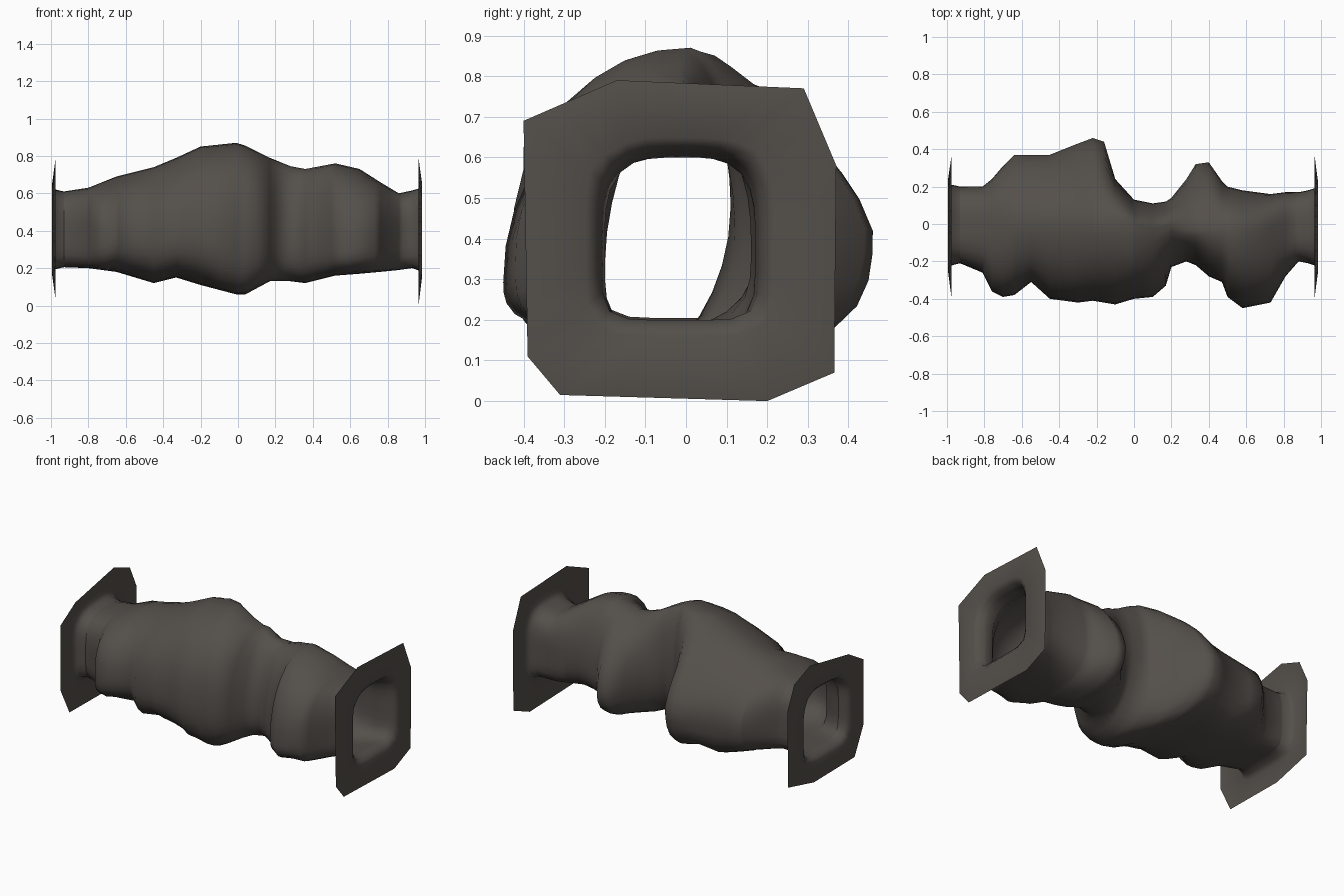
import bpy, bmesh, math

if "Cube" in bpy.data.objects:
    bpy.data.objects.remove(bpy.data.objects["Cube"])

rock = bpy.data.materials.new("dark_rock")
rock.diffuse_color = (0.088, 0.078, 0.069, 1)
rock.use_nodes = True
rock.node_tree.nodes["Principled BSDF"].inputs["Base Color"].default_value = rock.diffuse_color

# Wall profiles along the tunnel: (x, front y, back y) and (x, floor z, roof z)
SIDES = [(-.93, -.21, .20), (-.81, -.26, .20), (-.76, -.36, .24), (-.70, -.39, .31),
         (-.64, -.38, .37), (-.55, -.31, .37), (-.45, -.40, .37), (-.30, -.42, .43),
         (-.22, -.41, .46), (-.16, -.42, .44), (-.10, -.43, .24), (0, -.40, .13),
         (.10, -.39, .11), (.17, -.33, .12), (.20, -.23, .14), (.28, -.20, .24),
         (.33, -.22, .32), (.40, -.28, .33), (.47, -.31, .23), (.50, -.39, .20),
         (.58, -.45, .18), (.73, -.42, .16), (.81, -.28, .17), (.88, -.20, .17), (.93, -.21, .18)]
HEIGHTS = [(-.93, .205, .61), (-.80, .20, .63), (-.65, .18, .69), (-.45, .12, .74),
           (-.33, .15, .79), (-.20, .11, .85), (-.01, .06, .87), (.04, .06, .855),
           (.17, .13, .79), (.28, .13, .745), (.36, .12, .73), (.52, .16, .76), (.65, .17, .73),
           (.76, .18, .66), (.86, .19, .60), (.93, .20, .615)]
# Heights at which the front and back walls bulge most
BULGES = [(-.93, .40, .40), (-.7, .36, .40), (-.2, .38, .42), (.1, .38, .48),
          (.35, .32, .33), (.6, .29, .38), (.93, .40, .40)]
N = 32


def sample(table, x):
    for a, b in zip(table, table[1:]):
        if x <= b[0]:
            t = max(0, (x - a[0]) / (b[0] - a[0]))
            return [a[i] + (b[i] - a[i]) * t for i in (1, 2)]
    return table[-1][1:]


def near(x, centre, reach):
    return max(0, 1 - abs(x - centre) / reach)


def section(x):
    """Lopsided section of four rounded quadrants, boxier at the mouths."""
    y0, y1 = sample(SIDES, x)
    z0, z1 = sample(HEIGHTS, x)
    zf, zb = sample(BULGES, x)
    mouth = min(1, max(0, (abs(x) - .65) / .25))
    top_y = min(.03, y1 - .13) if x < .25 else min(-.03, y1 - .15)
    top_y *= 1 - mouth
    low_y = min(0, (y0 + y1) / 2)
    spike = min(1, max(0, (y1 - .3) / .12))
    pinch = near(x, .3, .2)
    pts = []
    for i in range(N):
        a = 2 * math.pi * i / N
        c, s = math.cos(a), math.sin(a)
        if s >= 0:
            n = 2.15 - .45 * pinch if c < 0 else 1.9 - max(.55 * spike, .5 * pinch)
            n += (3.4 - n) * mouth
        else:
            n = 2.9 if c < 0 else 2.6 + 1.6 * near(x, -.45, .3) - .7 * near(x, .1, .12)
            n += (6 - n) * mouth
        r = (abs(c) ** n + abs(s) ** n) ** (-1 / n)
        yc = top_y if s >= 0 else low_y
        # the side points are shared by upper and lower quadrants
        side_y, side_z = (y1, zb) if c > 0 else (y0, zf)
        pts.append((yc + r * abs(c) * (side_y - yc),
                    side_z + r * abs(s) * ((z1 if s >= 0 else z0) - side_z)))
    return pts


def make(name, rings, angle):
    bm = bmesh.new()
    loops = [[bm.verts.new((x, y, z)) for y, z in pts] for x, pts in rings]
    for a, b in zip(loops, loops[1:]):
        for i in range(N):
            j = (i + 1) % N
            bm.faces.new((b[i], b[j], a[j], a[i]))
    me = bpy.data.meshes.new(name)
    bm.to_mesh(me)
    bm.free()
    me.materials.append(rock)
    ob = bpy.data.objects.new(name, me)
    bpy.context.collection.objects.link(ob)
    bpy.ops.object.select_all(action='DESELECT')
    ob.select_set(True)
    bpy.context.view_layer.objects.active = ob
    bpy.ops.object.shade_smooth_by_angle(angle=math.radians(angle))
    return ob


def on_outline(poly, centre, target):
    """Where the ray from the centre through the target meets the outline."""
    dy, dz = target[0] - centre[0], target[1] - centre[1]
    for (ay, az), (by, bz) in zip(poly, poly[1:] + poly[:1]):
        ey, ez = by - ay, bz - az
        det = dy * ez - dz * ey
        if abs(det) < 1e-9:
            continue
        qy, qz = ay - centre[0], az - centre[1]
        t = (qy * ez - qz * ey) / det
        u = (qy * dz - qz * dy) / det
        if t > 0 and -1e-6 <= u <= 1 + 1e-6:
            return (centre[0] + dy * t, centre[1] + dz * t)


def collar(name, mouth_x, lip_x, rim_x, poly):
    """Flaring collar that ends in an angular flat rim."""
    inner = section(mouth_x)
    outer = [on_outline(poly, (-.01, .4), p) for p in inner]
    # move the closest ray onto each true corner
    for corner in poly:
        k = min(range(N), key=lambda i: math.dist(outer[i], corner))
        outer[k] = corner

    def mix(t):
        return [(p[0] + (q[0] - p[0]) * t, p[1] + (q[1] - p[1]) * t)
                for p, q in zip(inner, outer)]
    sgn = 1 if lip_x > 0 else -1
    rings = [(mouth_x, inner), (lip_x - sgn * .02, mix(.06)), (lip_x, mix(.2)), (rim_x, outer)]
    if sgn < 0:
        rings.reverse()
    return make(name, rings, 80)


# Tunnel tube: one open sheet lofted through all stations
stations = sorted({s[0] for s in SIDES} | {h[0] for h in HEIGHTS})
make("tunnel_tube", [(x, section(x)) for x in stations], 80)

# Rock collars around the two mouths
right = [(-.40, .69), (-.17, .79), (.29, .77), (.37, .58), (.365, .07),
         (.20, 0), (-.31, .015), (-.39, .11)]
left = [(-.40, .625), (-.25, .715), (.14, .79), (.30, .73), (.37, .58),
        (.36, .095), (.10, .03), (-.31, .035), (-.40, .21)]
collar("right_mouth_collar", .93, .985, .965, right)
collar("left_mouth_collar", -.93, -.995, -.975, left)
